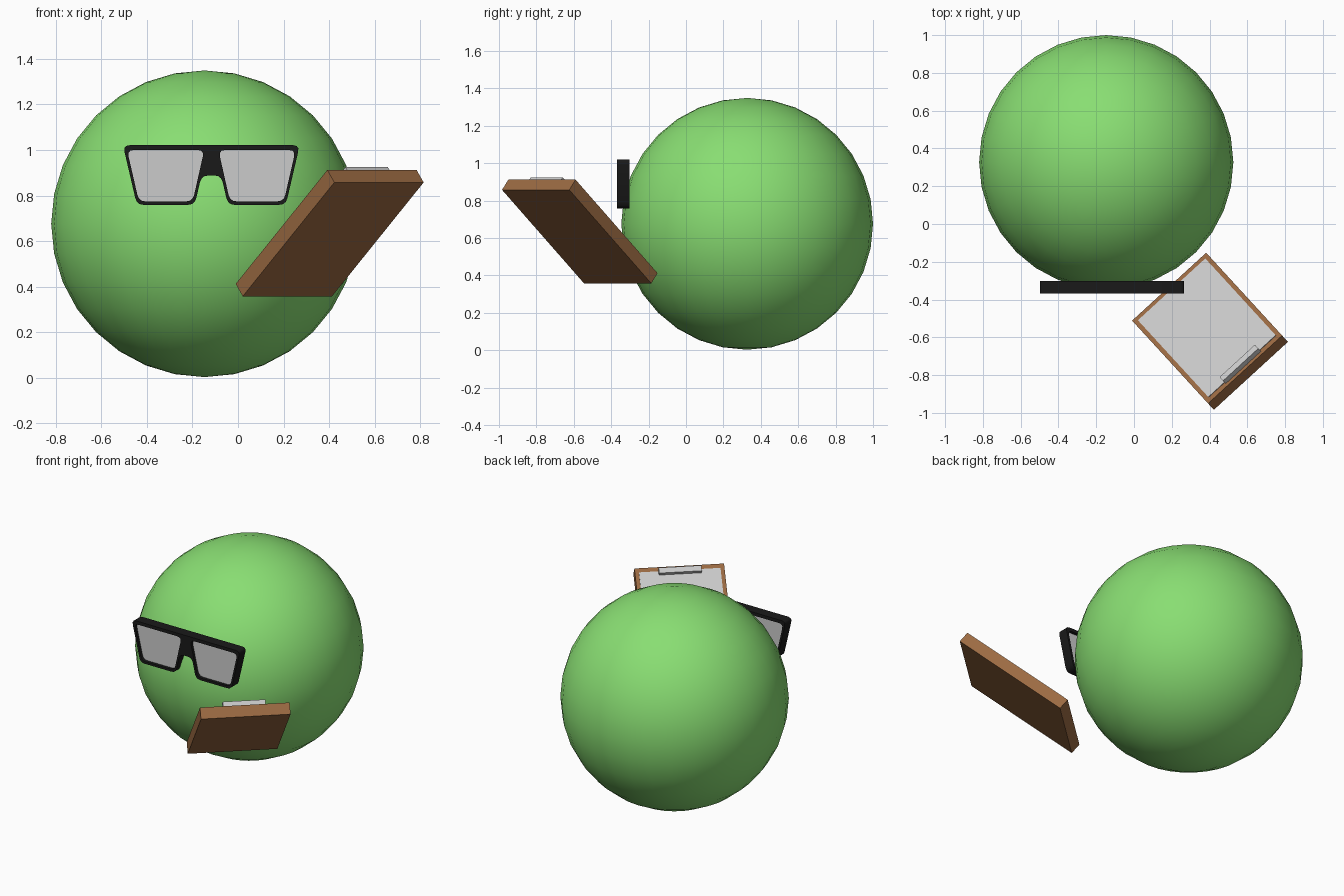
import bpy
from math import radians
from mathutils import Matrix, Vector

if "Cube" in bpy.data.objects:
    bpy.data.objects.remove(bpy.data.objects["Cube"])


def material(name, color):
    m = bpy.data.materials.new(name)
    m.diffuse_color = (*color, 1)
    m.use_nodes = True
    m.node_tree.nodes["Principled BSDF"].inputs["Base Color"].default_value = m.diffuse_color
    return m


green = material("green", (0.25, 0.73, 0.17))
black = material("black", (0.01, 0.01, 0.01))
brown = material("brown", (0.33, 0.145, 0.055))


def rounded(points, r, steps=3):
    """Replace every corner by a short quadratic arc."""
    out = []
    for i, p in enumerate(points):
        p = Vector(p)
        a = Vector(points[i - 1]) - p
        b = Vector(points[(i + 1) % len(points)]) - p
        s = p + a.normalized() * min(r, a.length * 0.45)
        e = p + b.normalized() * min(r, b.length * 0.45)
        for k in range(steps + 1):
            t = k / steps
            out.append(s * (1 - t) ** 2 + p * 2 * t * (1 - t) + e * t * t)
    return out


def plate(name, loops, depth, location, mat=None):
    """Extrude filled outlines (with holes) standing in the XZ plane."""
    cu = bpy.data.curves.new(name, 'CURVE')
    cu.dimensions = '2D'
    cu.fill_mode = 'BOTH'
    cu.extrude = depth / 2
    for loop in loops:
        sp = cu.splines.new('POLY')
        sp.points.add(len(loop) - 1)
        for q, co in zip(sp.points, loop):
            q.co = (co[0], co[1], 0, 1)
        sp.use_cyclic_u = True
    ob = bpy.data.objects.new(name, cu)
    bpy.context.collection.objects.link(ob)
    ob.location = location
    ob.rotation_euler = (radians(90), 0, 0)
    bpy.ops.object.select_all(action='DESELECT')
    ob.select_set(True)
    bpy.context.view_layer.objects.active = ob
    bpy.ops.object.convert(target='MESH')
    ob = bpy.context.object
    ob.name = name
    if mat:
        ob.data.materials.append(mat)
    return ob


def mirror(points):
    return [(-x, z) for x, z in reversed(points)]


# Round body
bpy.ops.mesh.primitive_uv_sphere_add(segments=32, ring_count=16, radius=0.673,
                                     location=(-0.147, 0.327, 0.676))
body = bpy.context.object
body.name = "body"
body.data.materials.append(green)
bpy.ops.object.shade_smooth()

# Glasses frame: half outline mirrored, with two lens openings
half = [(0.388, 1.021), (0.327, 0.759), (0.073, 0.759), (0.043, 0.888)]
outline = rounded(half + mirror(half), 0.03)
lens = [(0.370, 1.0), (0.318, 0.774), (0.082, 0.774), (0.031, 1.0)]
lenses = [rounded(lens, 0.03), rounded(mirror(lens), 0.03)]
plate("glasses_frame", [outline] + lenses, 0.067, (-0.117, -0.335, 0), black)

# Lenses
for side, loop in zip(("right", "left"), lenses):
    plate(side + "_lens", [loop], 0.03, (-0.117, -0.335, 0))

# Tilted clipboard frame of reference: u across, v up the slope, n out of the face
u = Vector((0.737, 0.676, 0)).normalized()
h = Vector((u.y, -u.x, 0))
v = (h * 0.595 + Vector((0, 0, 0.5))).normalized()
n = u.cross(v)
if n.z < 0:
    n = -n
center = Vector((0.387, -0.551, 0.662))
W, L, T = 0.532, 0.777, 0.071


def board_box(name, size, pos, mat=None):
    bpy.ops.mesh.primitive_cube_add(size=1)
    ob = bpy.context.object
    ob.name = name
    rot = Matrix((u, v, n)).transposed().to_4x4()
    loc = center + u * pos[0] + v * pos[1] + n * pos[2]
    ob.matrix_world = Matrix.Translation(loc) @ rot @ Matrix.Diagonal((*size, 1))
    if mat:
        ob.data.materials.append(mat)
    return ob


# Clipboard, paper sheet and clip
board_box("clipboard", (W, L, T), (0, 0, -T / 2), brown)
board_box("paper", (0.484, 0.72, 0.008), (0, 0, 0))
board_box("clip", (0.253, 0.035, 0.035), (0, L / 2 - 0.036, 0.0145))
